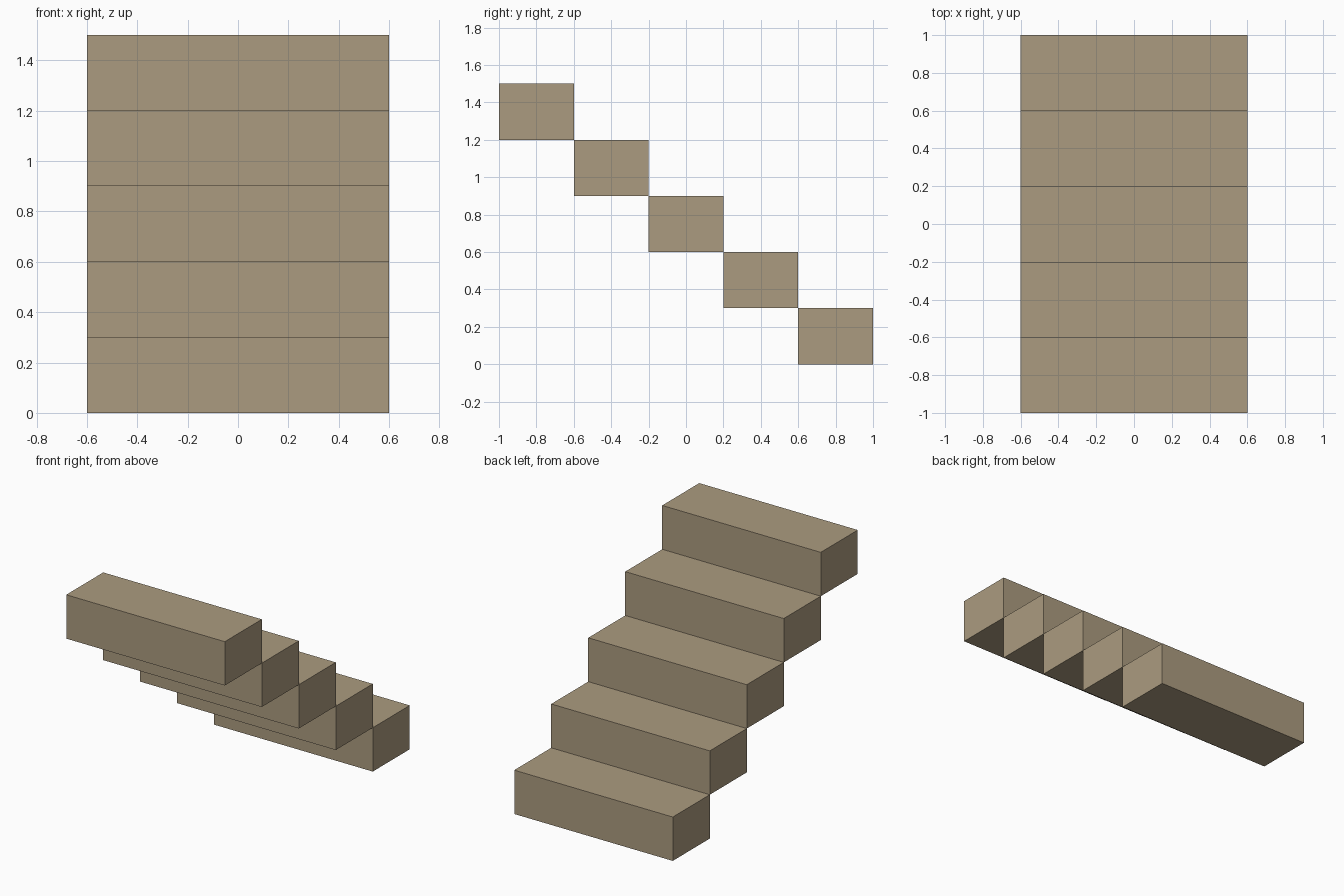
import bpy

if "Cube" in bpy.data.objects:
    bpy.data.objects.remove(bpy.data.objects["Cube"])

STEPS = 5
WIDTH, DEPTH, RISE = 1.2, 0.4, 0.3

# Tan colour shared by all steps
tan = bpy.data.materials.new("tan")
tan.diffuse_color = (0.41, 0.33, 0.215, 1.0)
tan.use_nodes = True
tan.node_tree.nodes["Principled BSDF"].inputs["Base Color"].default_value = tan.diffuse_color


def box(name, center, size):
    bpy.ops.mesh.primitive_cube_add(size=1, location=center)
    obj = bpy.context.object
    obj.name = name
    obj.scale = size
    bpy.ops.object.transform_apply(location=False, rotation=False, scale=True)
    obj.data.materials.append(tan)
    return obj


# Block steps climbing from the back (+y) to the front (-y)
for i in range(STEPS):
    y = (STEPS - 1) * DEPTH / 2 - i * DEPTH
    z = (i + 0.5) * RISE
    box(f"step_{i + 1}", (0, y, z), (WIDTH, DEPTH, RISE))
